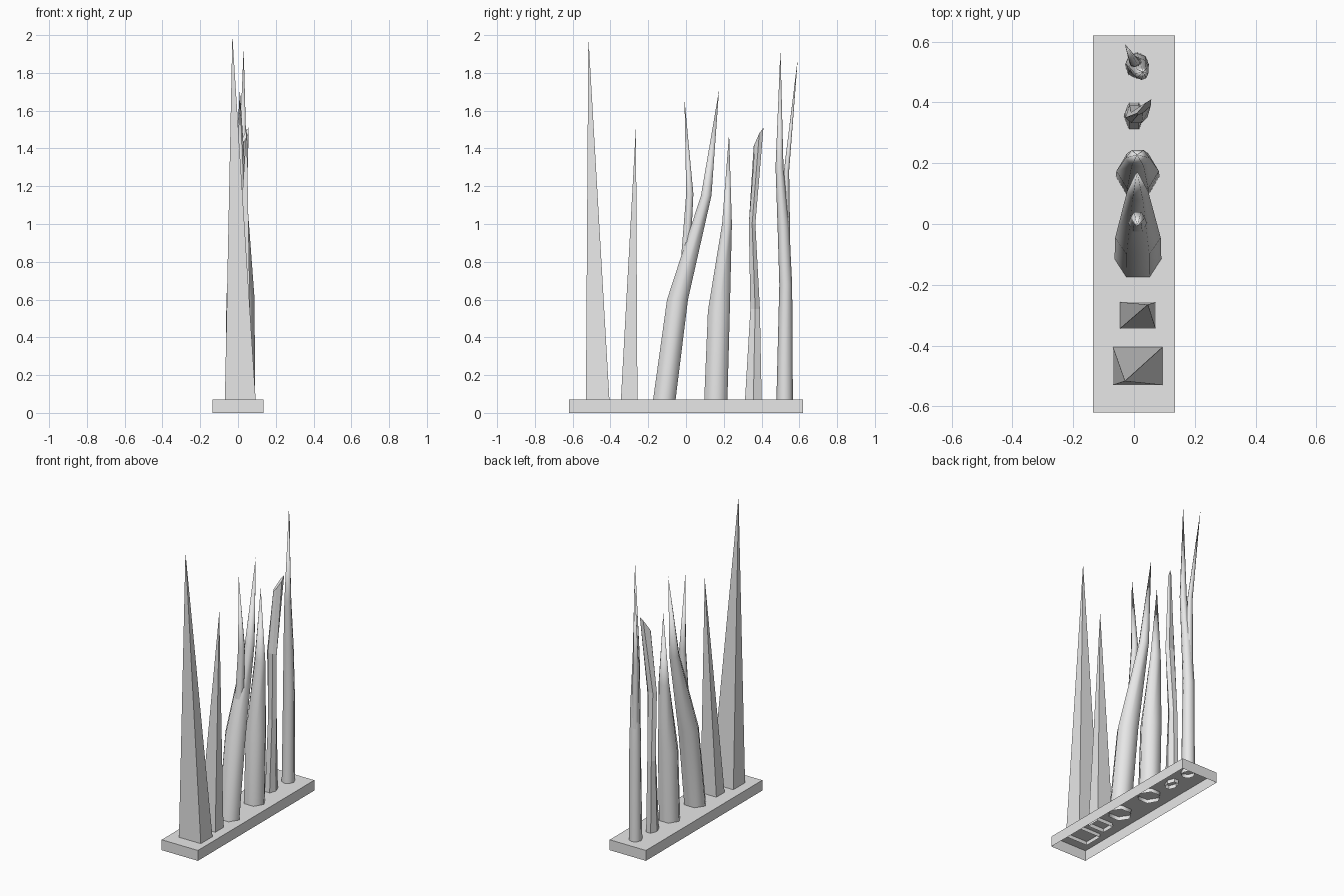
import bpy, bmesh
from math import cos, sin, pi

if "Cube" in bpy.data.objects:
    bpy.data.objects.remove(bpy.data.objects["Cube"])

grey = bpy.data.materials.new("pale grey")
grey.use_nodes = True
grey.diffuse_color = (0.8, 0.8, 0.8, 1)
grey.node_tree.nodes["Principled BSDF"].inputs["Base Color"].default_value = grey.diffuse_color

TOP = 0.07    # top of the plinth
FOOT = 0.045  # open lower ends of the spikes, inside the hollow plinth


def finish(name, bm, smooth=False):
    bmesh.ops.recalc_face_normals(bm, faces=bm.faces)
    for f in bm.faces:
        f.smooth = smooth
    mesh = bpy.data.meshes.new(name)
    bm.to_mesh(mesh)
    bm.free()
    mesh.materials.append(grey)
    obj = bpy.data.objects.new(name, mesh)
    bpy.context.collection.objects.link(obj)
    return obj


def loft(name, rings, tip=None, smooth=False):
    """Skin equal rings of points, ending in a point or a flat cap."""
    bm = bmesh.new()
    loops = [[bm.verts.new(p) for p in ring] for ring in rings]
    n = len(loops[0])
    for low, high in zip(loops, loops[1:]):
        for i in range(n):
            j = (i + 1) % n
            bm.faces.new((low[i], low[j], high[j], high[i]))
    if tip:
        apex = bm.verts.new(tip)
        for i in range(n):
            bm.faces.new((loops[-1][i], loops[-1][(i + 1) % n], apex))
    else:
        bm.faces.new(loops[-1])
    return finish(name, bm, smooth)


def oval(x, y, z, rx, ry, n=6):
    return [(x + rx * cos(2 * pi * i / n), y + ry * sin(2 * pi * i / n), z) for i in range(n)]


def rect(x0, x1, y0, y1, z):
    return [(x0, y0, z), (x1, y0, z), (x1, y1, z), (x0, y1, z)]


def horn(name, stations, tip, n=6):
    return loft(name, [oval(*s, n) for s in stations], tip, smooth=True)


# Hollow plinth, open underneath
loft("plinth", [rect(-0.135, 0.135, -0.62, 0.62, z) for z in (0, TOP)])

# Two straight four-sided spikes
loft("tall_spike", [rect(-0.07, 0.095, -0.53, -0.404, FOOT)], (-0.03, -0.517, 2.0))
loft("short_spike", [rect(-0.048, 0.072, -0.346, -0.257, FOOT)], (0.046, -0.265, 1.52))

# Leaning forked horn
horn("leaning_horn",
     [(0.013, -0.118, FOOT, 0.077, 0.069),
      (0.013, -0.045, 0.6, 0.075, 0.064),
      (0.012, 0.107, 1.15, 0.035, 0.032)], (0.01, 0.175, 1.71))
horn("leaning_horn_branch",
     [(0.012, -0.008, 0.72, 0.035, 0.03),
      (0.012, 0.02, 1.16, 0.024, 0.022)], (0.01, -0.008, 1.66))

# Single curved horn
horn("curved_horn",
     [(0.012, 0.157, FOOT, 0.072, 0.071),
      (0.012, 0.174, 0.54, 0.07, 0.067),
      (0.012, 0.217, 1.0, 0.04, 0.03)], (0.01, 0.228, 1.48))

# Faceted blade with a slanted chisel top
blade = [oval(0.0, 0.356, FOOT, 0.034, 0.052),
         oval(0.0, 0.366, 0.55, 0.03, 0.029),
         oval(0.008, 0.35, 1.0, 0.036, 0.02)]
blade.append([(0.055, 0.388, 1.48), (0.057, 0.41, 1.51), (0.04, 0.4, 1.49),
              (0.01, 0.365, 1.42), (0.012, 0.358, 1.41), (0.03, 0.366, 1.43)])
loft("chisel_blade", blade)

# Slim forked horn with two prongs
horn("slim_horn",
     [(0.01, 0.522, FOOT, 0.04, 0.044),
      (0.01, 0.528, 0.68, 0.038, 0.034),
      (0.016, 0.516, 0.98, 0.032, 0.031),
      (0.025, 0.495, 1.3, 0.022, 0.021)], (0.03, 0.5, 1.93), 8)
horn("slim_horn_prong",
     [(0.01, 0.53, 0.75, 0.026, 0.024),
      (0.002, 0.532, 1.28, 0.018, 0.014)], (-0.03, 0.592, 1.88), 8)
